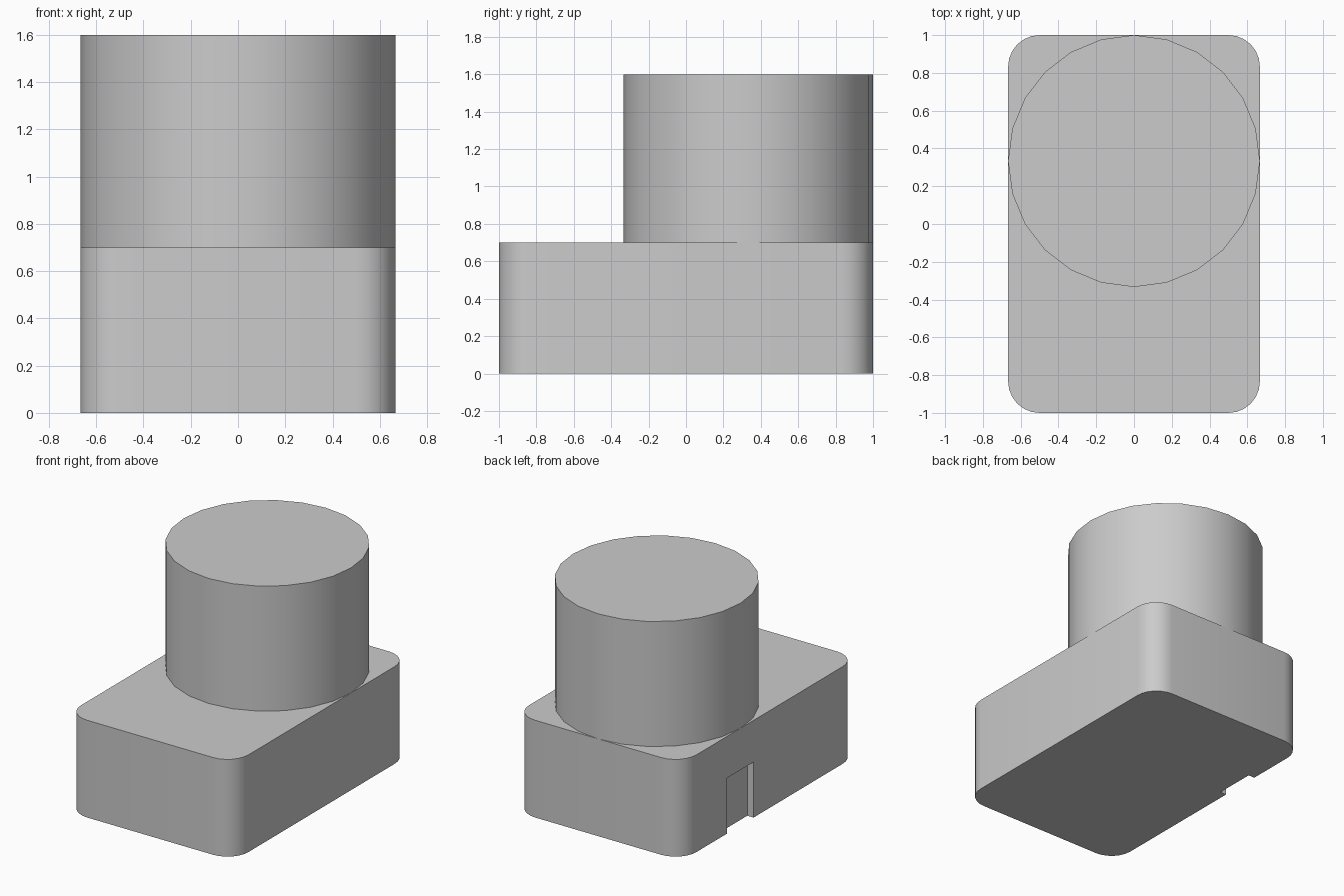
import bpy
import bmesh
import math

cube = bpy.data.objects.get("Cube")
if cube:
    bpy.data.objects.remove(cube, do_unlink=True)

HALF_X, HALF_Y, BASE_TOP, TOP = 2 / 3, 1.0, 0.7, 1.6
CORNER_R, CORNER_STEPS = 1 / 6, 6

grey = bpy.data.materials.new("plain grey")
grey.use_nodes = True
colour = (0.6, 0.6, 0.6, 1)
grey.diffuse_color = colour
grey.node_tree.nodes["Principled BSDF"].inputs["Base Color"].default_value = colour


def prism(name, outline, z0, z1):
    """Extrude a counter-clockwise outline from z0 to z1."""
    bm = bmesh.new()
    face = bm.faces.new([bm.verts.new((x, y, z0)) for x, y in outline])
    top = bmesh.ops.extrude_face_region(bm, geom=[face])["geom"]
    verts = [v for v in top if isinstance(v, bmesh.types.BMVert)]
    bmesh.ops.translate(bm, verts=verts, vec=(0, 0, z1 - z0))
    bmesh.ops.recalc_face_normals(bm, faces=bm.faces)
    mesh = bpy.data.meshes.new(name)
    bm.to_mesh(mesh)
    bm.free()
    mesh.materials.append(grey)
    obj = bpy.data.objects.new(name, mesh)
    bpy.context.collection.objects.link(obj)
    return obj


def arc(cx, cy, r, start, sweep, steps):
    angles = [math.radians(start + sweep * i / steps) for i in range(steps + 1)]
    return [(cx + r * math.cos(a), cy + r * math.sin(a)) for a in angles]


def smooth(obj):
    bpy.ops.object.select_all(action="DESELECT")
    obj.select_set(True)
    bpy.context.view_layer.objects.active = obj
    bpy.ops.object.shade_smooth_by_angle(angle=math.radians(30))


# Base block with rounded vertical corners
outline = []
for i, (sx, sy) in enumerate([(1, 1), (-1, 1), (-1, -1), (1, -1)]):
    outline += arc(sx * (HALF_X - CORNER_R), sy * (HALF_Y - CORNER_R),
                   CORNER_R, 90 * i, 90, CORNER_STEPS)
base = prism("base_block", outline, 0, BASE_TOP)

# Shallow notch in the -x side, open at the bottom
x0, x1, y0, y1 = -HALF_X - 0.1, -HALF_X + 0.05, 0.183, 0.483
cutter = prism("notch_cutter", [(x0, y0), (x1, y0), (x1, y1), (x0, y1)], -0.1, 0.4)
cutter.hide_render = True
cut = base.modifiers.new("notch", "BOOLEAN")
cut.operation = "DIFFERENCE"
cut.solver = "EXACT"
cut.object = cutter
bpy.context.view_layer.objects.active = base
bpy.ops.object.modifier_apply(modifier=cut.name)
bpy.data.objects.remove(cutter, do_unlink=True)
smooth(base)

# Round drum standing at the back of the base
drum = prism("drum", arc(0, HALF_Y - HALF_X, HALF_X, 0, 360, 24)[:-1], BASE_TOP, TOP)
smooth(drum)
